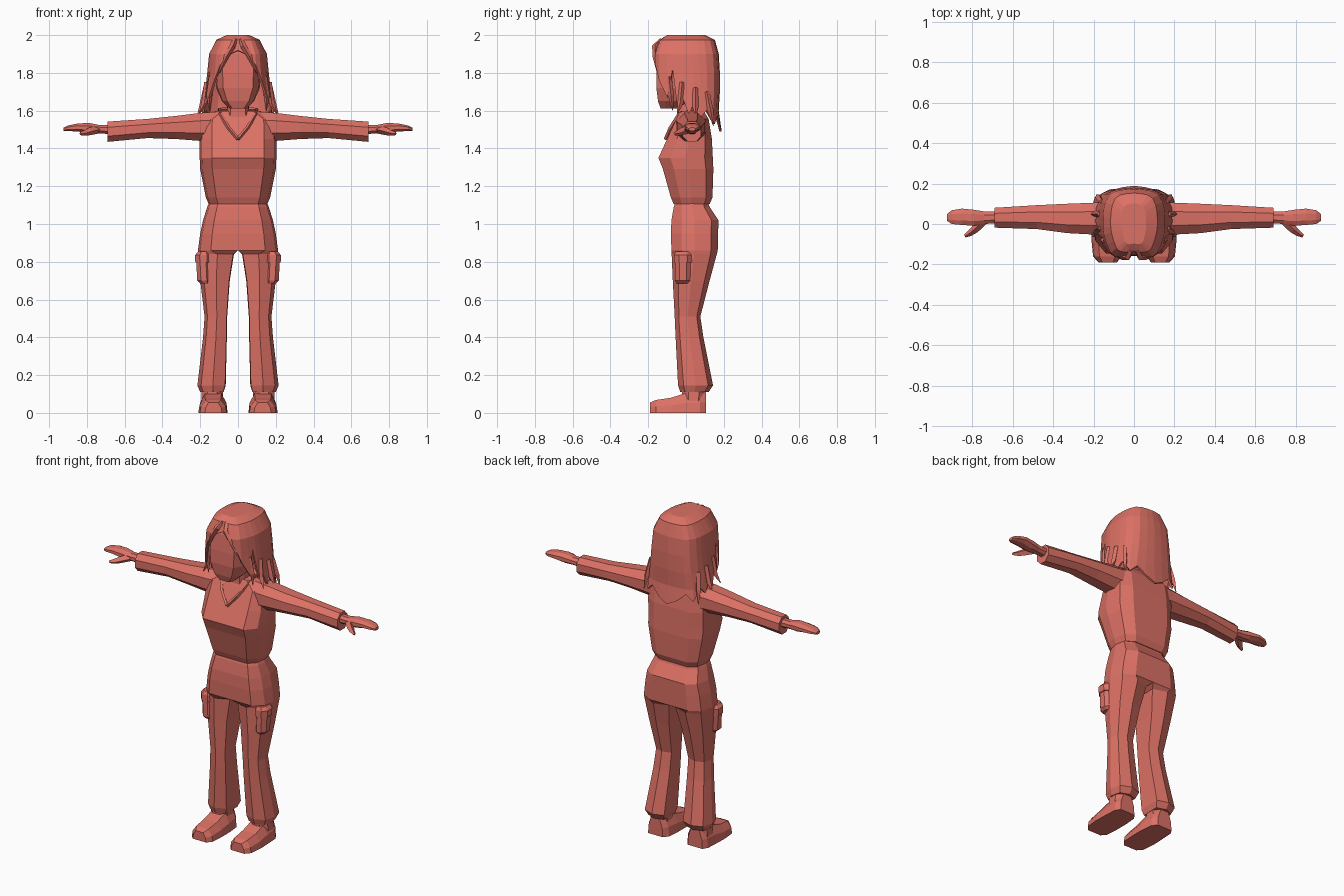
import bpy, bmesh
from mathutils import Vector

coral = bpy.data.materials.new("coral red")
coral.diffuse_color = (0.72, 0.165, 0.13, 1)

# Unit cross-sections: half body, leg, octagon, shoe
BODY = [(0, 0), (.68, 0), (.94, .22), (1, .5), (.92, .85), (.6, 1), (0, 1)]
LEG = [(.1, .14), (.5, 0), (.88, .16), (1, .5), (.9, .86), (.5, 1), (.08, .88)]
OCT = [(.28, 0), (.72, 0), (1, .28), (1, .72), (.72, 1), (.28, 1), (0, .72), (0, .28)]
SHOE = [(0, 0), (1, 0), (.96, .5), (.78, 1), (.22, 1), (.04, .5)]


def finish(name, bm, mirror=True):
    """Clean the mesh, make the object and mirror it across x."""
    bmesh.ops.remove_doubles(bm, verts=bm.verts, dist=1e-4)
    inner = [f for f in bm.faces if all(abs(v.co.x) < 1e-4 for v in f.verts)]
    bmesh.ops.delete(bm, geom=inner, context='FACES')
    bmesh.ops.recalc_face_normals(bm, faces=bm.faces)
    mesh = bpy.data.meshes.new(name)
    bm.to_mesh(mesh)
    bm.free()
    mesh.materials.append(coral)
    ob = bpy.data.objects.new(name, mesh)
    bpy.context.collection.objects.link(ob)
    if mirror:
        ob.modifiers.new("mirror", 'MIRROR').use_clip = True
    return ob


def skin(name, rings):
    """Join point rings into a closed loft."""
    bm = bmesh.new()
    vs = [[bm.verts.new(p) for p in r] for r in rings]
    n = len(vs[0])
    for a, b in zip(vs, vs[1:]):
        for i in range(n):
            bm.faces.new((a[i], a[(i + 1) % n], b[(i + 1) % n], b[i]))
    bm.faces.new(vs[0])
    bm.faces.new(vs[-1])
    return finish(name, bm)


def loft(name, axis, rings, section):
    """Rings are (position, a0, a1, b0, b1[, section]) along an axis."""
    out = []
    for pos, a0, a1, b0, b1, *sec in rings:
        pts = []
        for u, v in (sec[0] if sec else section):
            p = [a0 + u * (a1 - a0), b0 + v * (b1 - b0)]
            p.insert("xyz".index(axis), pos)
            pts.append(p)
        out.append(pts)
    return skin(name, out)


def tube(name, points, radii):
    """Four-sided tapered tube along a path."""
    pts = [Vector(p) for p in points]
    rings = []
    for i, p in enumerate(pts):
        d = (pts[min(i + 1, len(pts) - 1)] - pts[max(i - 1, 0)]).normalized()
        s = d.cross(Vector((0, 1, 0.1))).normalized()
        t = d.cross(s)
        r = radii[i]
        rings.append([p + s * r, p + t * r, p - s * r, p - t * r])
    return skin(name, rings)


# Shirt body
loft("shirt", 'z', [
    (1.105, 0, .155, -.065, .125), (1.14, 0, .17, -.08, .14), (1.29, 0, .2, -.122, .145),
    (1.35, 0, .203, -.146, .142), (1.45, 0, .203, -.1, .137), (1.555, 0, .2, -.052, .12),
    (1.597, 0, .12, -.03, .095)], BODY)

# Sleeves
loft("sleeve", 'x', [
    (.1, -.05, .11, 1.43, 1.595), (.2, -.052, .105, 1.44, 1.588), (.33, -.045, .1, 1.45, 1.572),
    (.48, -.025, .093, 1.455, 1.556), (.69, -.018, .08, 1.435, 1.542)], OCT)

# Hands and thumbs
loft("hand", 'x', [
    (.66, .005, .06, 1.475, 1.525), (.74, .0, .062, 1.48, 1.525), (.79, -.008, .07, 1.48, 1.535),
    (.85, -.005, .076, 1.49, 1.532), (.9, .0, .068, 1.492, 1.522), (.923, .015, .05, 1.492, 1.51)], OCT)
tube("thumb", [(.745, .015, 1.5), (.785, -.025, 1.49), (.81, -.045, 1.482), (.835, -.06, 1.478)],
     [.022, .02, .015, .008])

# Neckline trim
tube("collar", [(0, -.108, 1.45), (.05, -.082, 1.51), (.095, -.035, 1.585), (.1, .04, 1.605),
                (.06, .085, 1.607), (0, .1, 1.607)], [.01] * 6)

# Neck and head
loft("neck", 'z', [(1.5, 0, .07, -.05, .075), (1.58, 0, .06, -.045, .065),
                   (1.68, 0, .058, -.045, .065)], BODY)
loft("head", 'z', [
    (1.612, 0, .045, -.135, -.03), (1.65, 0, .085, -.148, .03), (1.72, 0, .115, -.157, .08),
    (1.8, 0, .12, -.155, .1), (1.9, 0, .12, -.145, .1), (1.95, 0, .09, -.11, .09)], BODY)

# Trousers: hips run into one leg, mirrored
loft("trousers", 'z', [
    (1.135, 0, .145, -.05, .11), (1.09, 0, .163, -.065, .125), (1.02, 0, .185, -.077, .172),
    (.95, 0, .2, -.08, .17), (.86, 0, .212, -.077, .168), (.84, .005, .213, -.076, .163, LEG),
    (.7, .03, .2, -.07, .125, LEG), (.51, .047, .177, -.06, .076, LEG),
    (.4, .048, .185, -.055, .092, LEG), (.145, .052, .215, -.042, .143, LEG),
    (.11, .066, .2, -.03, .12, LEG)], BODY)

# Cargo pockets and their flaps
loft("pocket", 'z', [(.685, .15, .2, -.05, .015), (.7, .145, .216, -.058, .025),
                     (.82, .15, .222, -.058, .028)], OCT)
loft("pocket_flap", 'z', [(.795, .14, .226, -.064, .036), (.835, .14, .228, -.064, .036),
                          (.855, .15, .21, -.055, .03)], OCT)

# Ankles and shoes
loft("ankle", 'z', [(.06, .08, .195, -.02, .1), (.14, .08, .19, -.02, .105)], OCT)
loft("shoe", 'y', [
    (-.19, .085, .175, 0, .055), (-.16, .06, .202, 0, .068), (-.08, .055, .21, 0, .08),
    (0, .055, .207, 0, .105), (.075, .062, .203, 0, .112), (.105, .085, .185, 0, .108)], SHOE)

# Hair shell: columns run down from the crown, each with its own lower end
LEVELS = [(2.0, .06, -.1, .1), (1.975, .115, -.14, .15), (1.9, .153, -.167, .17),
          (1.8, .163, -.167, .176), (1.7, .174, -.165, .176), (1.6, .19, -.16, .17),
          (1.48, .2, -.16, .187)]
COLUMNS = [(0, -.96, 1.92), (.32, -1, 1.895), (.6, -.97, 1.84), (.75, -.86, 1.76),
           (.87, -.62, 1.67), (.93, -.44, 1.82), (.97, -.32, 1.64), (1, -.12, 1.66),
           (1, .05, 1.58), (1, .2, 1.63), (.98, .4, 1.56), (.93, .62, 1.6), (.8, .84, 1.53),
           (.6, .95, 1.57), (.3, 1, 1.52), (0, 1.02, 1.49)]


def hair_point(u, v, z):
    for (z1, *a), (z0, *b) in zip(LEVELS, LEVELS[1:]):
        if z >= z0:
            t = (z1 - z) / (z1 - z0)
            w, f, k = [p + (q - p) * t for p, q in zip(a, b)]
            return (u * w, (f + k) / 2 + v * (k - f) / 2, z)


bm = bmesh.new()
grid = [[bm.verts.new(hair_point(u, v, max(l[0], low))) for l in LEVELS] for u, v, low in COLUMNS]
crown = bm.verts.new((0, 0, 2.0))
for a, b in zip(grid, grid[1:]):
    bm.faces.new((crown, a[0], b[0]))
    for i in range(len(LEVELS) - 1):
        pa, pb = a[i:i + 2], b[i:i + 2]
        ring = []
        for v in (pa[0], pa[1], pb[1], pb[0]):
            if all((v.co - w.co).length > 1e-5 for w in ring):
                ring.append(v)
        if len(ring) > 2:
            bm.faces.new(ring)
loose = [v for v in bm.verts if not v.link_faces]
bmesh.ops.delete(bm, geom=loose, context='VERTS')
hair = finish("hair", bm)
# Give the shell thickness inward
thick = hair.modifiers.new("thickness", 'SOLIDIFY')
thick.thickness = .012
thick.offset = -1

# Loose strands beside the face and over the shoulders
STRANDS = [
    [(.14, -.09, 1.78), (.152, -.08, 1.68), (.15, -.07, 1.6)],
    [(.165, -.02, 1.75), (.178, -.03, 1.64), (.205, -.045, 1.585)],
    [(.17, .05, 1.72), (.19, .05, 1.62), (.215, .05, 1.575)],
    [(.16, .11, 1.7), (.175, .13, 1.6), (.185, .145, 1.52)]]
for path in STRANDS:
    tube("hair_strand", path, [.014, .016, .002])
# Fringe lock at the parting
tube("fringe_lock", [(.015, -.13, 1.975), (.03, -.164, 1.94), (.06, -.164, 1.89), (.1, -.15, 1.8)],
     [.012, .016, .014, .004])
